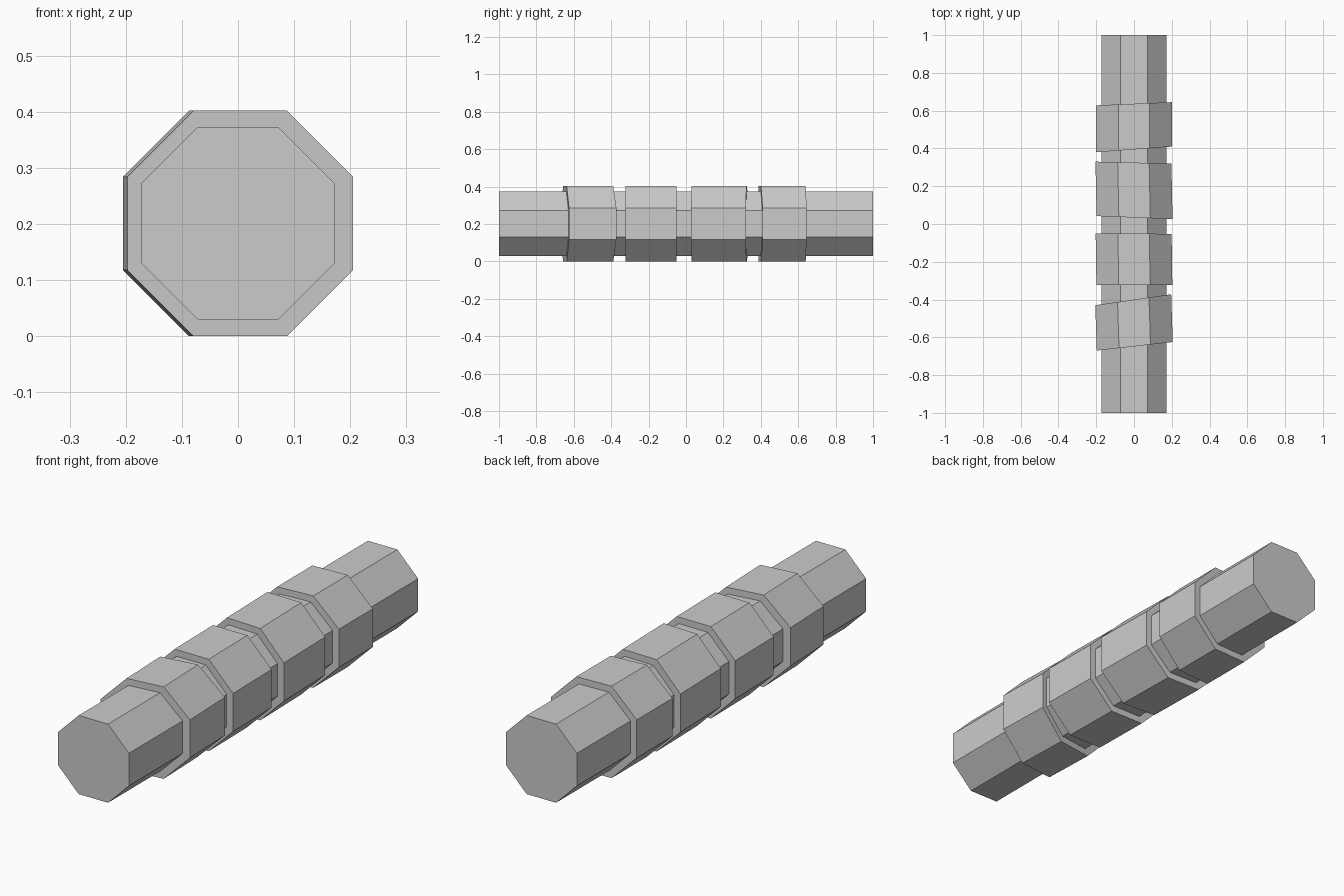
import bpy
import math
from mathutils import Vector

cube = bpy.data.objects.get("Cube")
if cube:
    bpy.data.objects.remove(cube, do_unlink=True)

SIDES = 8
AXIS_Z = 0.201

grey = bpy.data.materials.new("plain_grey")
grey.use_nodes = True
colour = (0.6, 0.6, 0.6, 1.0)
grey.diffuse_color = colour
grey.node_tree.nodes["Principled BSDF"].inputs["Base Color"].default_value = colour


def octagonal_prism(name, apothem, front, back, drift=0.0):
    """Prism along y; front and back give the end's y at the right (-x) and left (+x) side."""
    radius = apothem / math.cos(math.pi / SIDES)
    verts = []
    for (y_right, y_left), shift in ((front, drift), (back, -drift)):
        for i in range(SIDES):
            angle = (i + 0.5) * 2 * math.pi / SIDES
            x, z = radius * math.cos(angle), radius * math.sin(angle)
            t = (x / apothem + 1) / 2
            verts.append(Vector((x + shift, y_right + (y_left - y_right) * t, AXIS_Z + z)))
    faces = [tuple(range(SIDES)), tuple(reversed(range(SIDES, 2 * SIDES)))]
    for i in range(SIDES):
        j = (i + 1) % SIDES
        faces.append((i, i + SIDES, j + SIDES, j))
    mesh = bpy.data.meshes.new(name)
    mesh.from_pydata(verts, [], faces)
    mesh.materials.append(grey)
    obj = bpy.data.objects.new(name, mesh)
    bpy.context.collection.objects.link(obj)
    return obj


# Straight core running the full length
octagonal_prism("core_rod", 0.172, (-1, -1), (1, 1))

# Slightly skewed wrappings around the core
bands = [
    ("front_band", (-0.67, -0.625), (-0.43, -0.372), 0.004),
    ("front_middle_band", (-0.322, -0.324), (-0.05, -0.052), 0.002),
    ("back_middle_band", (0.042, 0.026), (0.33, 0.32), 0.003),
    ("back_band", (0.38, 0.41), (0.628, 0.645), 0.0),
]
for name, front, back, drift in bands:
    octagonal_prism(name, 0.201, front, back, drift)
